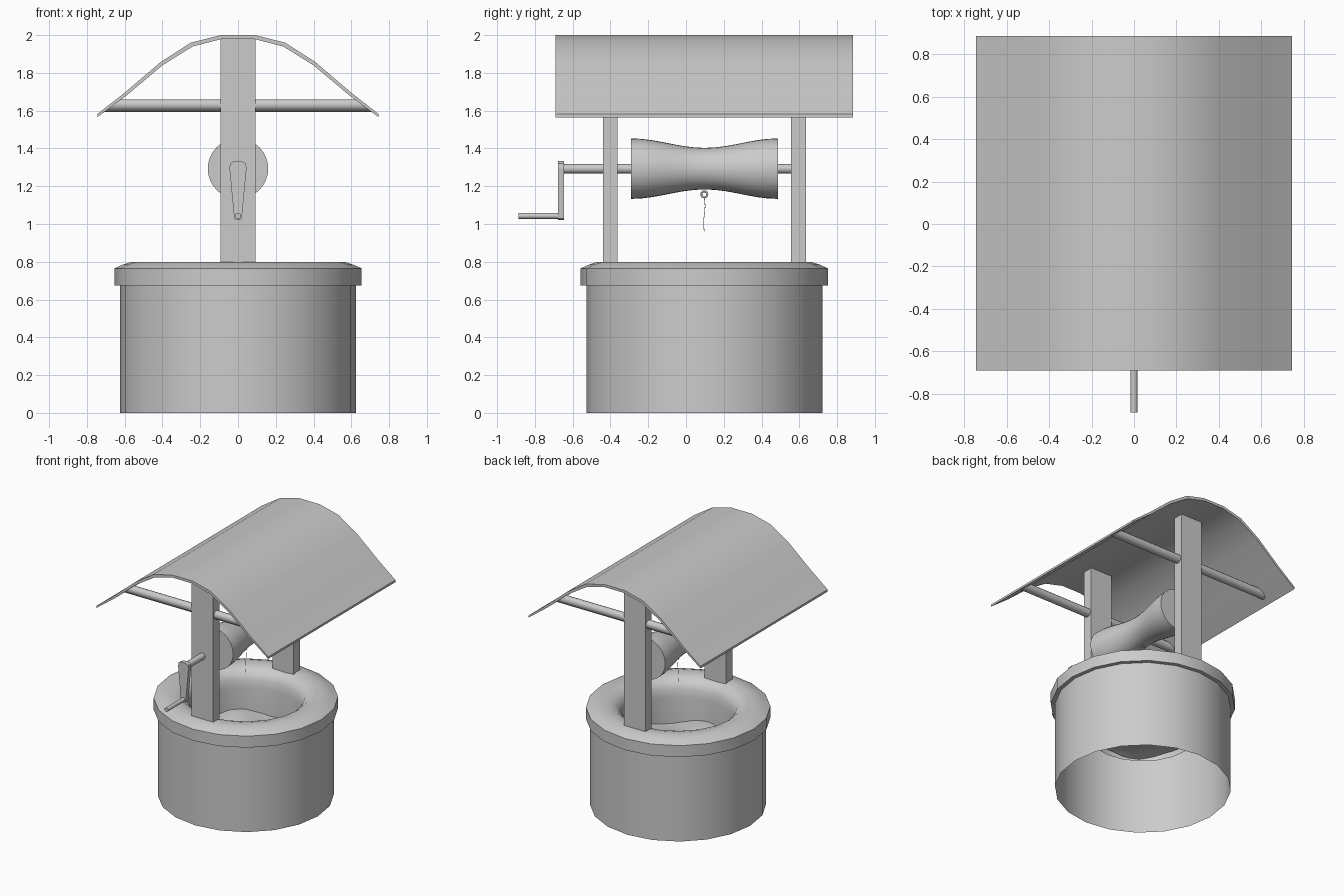
import bpy, bmesh
from math import sin, cos, pi, radians
from mathutils import Vector, Matrix

if "Cube" in bpy.data.objects:
    bpy.data.objects.remove(bpy.data.objects["Cube"])

CY = 0.097  # well centre in y


def finish(name, bm, smooth=True, angle=32):
    bmesh.ops.recalc_face_normals(bm, faces=bm.faces)
    me = bpy.data.meshes.new(name)
    bm.to_mesh(me)
    bm.free()
    ob = bpy.data.objects.new(name, me)
    bpy.context.collection.objects.link(ob)
    if smooth:
        me.shade_smooth()
        me.set_sharp_from_angle(angle=radians(angle))
    return ob


def lathe(name, profile, sides, matrix=Matrix(), caps=False, angle=32):
    """Revolve (radius, height) points around local z."""
    bm = bmesh.new()
    rings = [[bm.verts.new((r * cos(2 * pi * i / sides), r * sin(2 * pi * i / sides), h))
              for i in range(sides)] for r, h in profile]
    for a, b in zip(rings, rings[1:]):
        for i in range(sides):
            j = (i + 1) % sides
            bm.faces.new((a[i], a[j], b[j], b[i]))
    if caps:
        bm.faces.new(rings[0])
        bm.faces.new(rings[-1])
    bm.transform(matrix)
    return finish(name, bm, angle=angle)


def prism(name, pts, y0, y1, smooth=False):
    """Extrude an (x, z) outline along y."""
    bm = bmesh.new()
    a = [bm.verts.new((x, y0, z)) for x, z in pts]
    b = [bm.verts.new((x, y1, z)) for x, z in pts]
    n = len(pts)
    for i in range(n):
        j = (i + 1) % n
        bm.faces.new((a[i], a[j], b[j], b[i]))
    bm.faces.new(a)
    bm.faces.new(b)
    return finish(name, bm, smooth)


def along_y(z):
    """Local z becomes world y, at height z."""
    return Matrix.Translation((0, 0, z)) @ Matrix.Rotation(-pi / 2, 4, 'X')


# Well wall, open underneath, with rounded rim and inner shaft
wall = [(.625, 0), (.625, .675), (.655, .675), (.655, .765), (.61, .785), (.565, .80),
        (.50, .80), (.455, .787), (.42, .76), (.40, .72), (.392, .66), (.39, .45)]
lathe("well_wall", wall, 20, Matrix.Translation((0, CY, 0)), angle=40)

# Rippled water inside the shaft
bm = bmesh.new()
bmesh.ops.create_grid(bm, x_segments=16, y_segments=16, size=1)
for v in bm.verts:
    x, y = v.co.x, v.co.y
    px = x * (1 - y * y / 2) ** .5 * .39
    py = y * (1 - x * x / 2) ** .5 * .39
    v.co = Vector((px, py + CY, .475 + .022 * sin(11 * px + 5 * py) * cos(9 * py - 3 * px)))
finish("water", bm)

# Posts and round cross beams trimmed to the roof slope
for label, y0, y1 in (("front", -.44, -.362), ("back", .557, .635)):
    prism(label + "_post", [(-.093, .77), (.093, .77), (.093, 1.982), (-.093, 1.982)], y0, y1)
    beam = lathe(label + "_beam", [(.033, -1), (.033, 1)], 12,
                 Matrix.Translation((0, (y0 + y1) / 2, 1.627)) @ Matrix.Rotation(pi / 2, 4, 'Y'),
                 caps=True)
    for v in beam.data.vertices:
        v.co.x *= .705 - (v.co.z - 1.595) * 1.2

# Curved thin roof
half = [(.09, 2.0), (.25, 1.96), (.41, 1.857), (.60, 1.695), (.745, 1.582)]
under = [(.083, 1.98), (.24, 1.94), (.40, 1.84), (.587, 1.683), (.745, 1.565)]
bm = bmesh.new()
tops = [(-x, z) for x, z in reversed(half)] + half
lows = [(-x, z) for x, z in reversed(under)] + under
sect = [[[bm.verts.new((x, y, z)) for x, z in row] for row in (tops, lows)] for y in (-.69, .885)]
(ft, fl), (bt, bl) = sect
for i in range(len(tops) - 1):
    for p, q in ((ft, bt), (fl, bl), (ft, fl), (bt, bl)):
        bm.faces.new((p[i], p[i + 1], q[i + 1], q[i]))
for i in (0, -1):
    bm.faces.new((ft[i], bt[i], bl[i], fl[i]))
finish("roof", bm)

# Waisted winding drum
N = 14
drum = [(.135 - .025 * cos(2 * pi * (k / N - .5)), -.29 + .777 * k / N) for k in range(N + 1)]
lathe("drum", drum, 32, along_y(1.293), caps=True)

# Axle, crank arm and handle
lathe("axle", [(.025, -.66), (.025, .57)], 16, along_y(1.293), caps=True)
arm = [(-.02, 1.028), (-.01, 1.02), (.01, 1.02), (.02, 1.028), (.045, 1.295), (.041, 1.32),
       (.02, 1.333), (-.02, 1.333), (-.041, 1.32), (-.045, 1.295)]
prism("crank_arm", arm, -.677, -.645)
lathe("crank_handle", [(.016, -.888), (.016, -.65)], 12, along_y(1.043), caps=True)

# Rope ring under the drum
bpy.ops.mesh.primitive_torus_add(location=(0, CY, 1.157), rotation=(0, pi / 2, 0), major_segments=16,
                                 minor_segments=8, major_radius=.016, minor_radius=.005)
ring = bpy.context.object
ring.name = "rope_ring"
ring.data.shade_smooth()

# Thin hanging rope
cu = bpy.data.curves.new("rope", 'CURVE')
cu.dimensions = '3D'
cu.bevel_depth = .0015
cu.bevel_resolution = 0
sp = cu.splines.new('POLY')
sp.points.add(8)
for k, p in enumerate(sp.points):
    p.co = (0, CY + .004 * sin(k * pi / 4), 1.14 - .18 * k / 8, 1)
bpy.context.collection.objects.link(bpy.data.objects.new("rope", cu))
